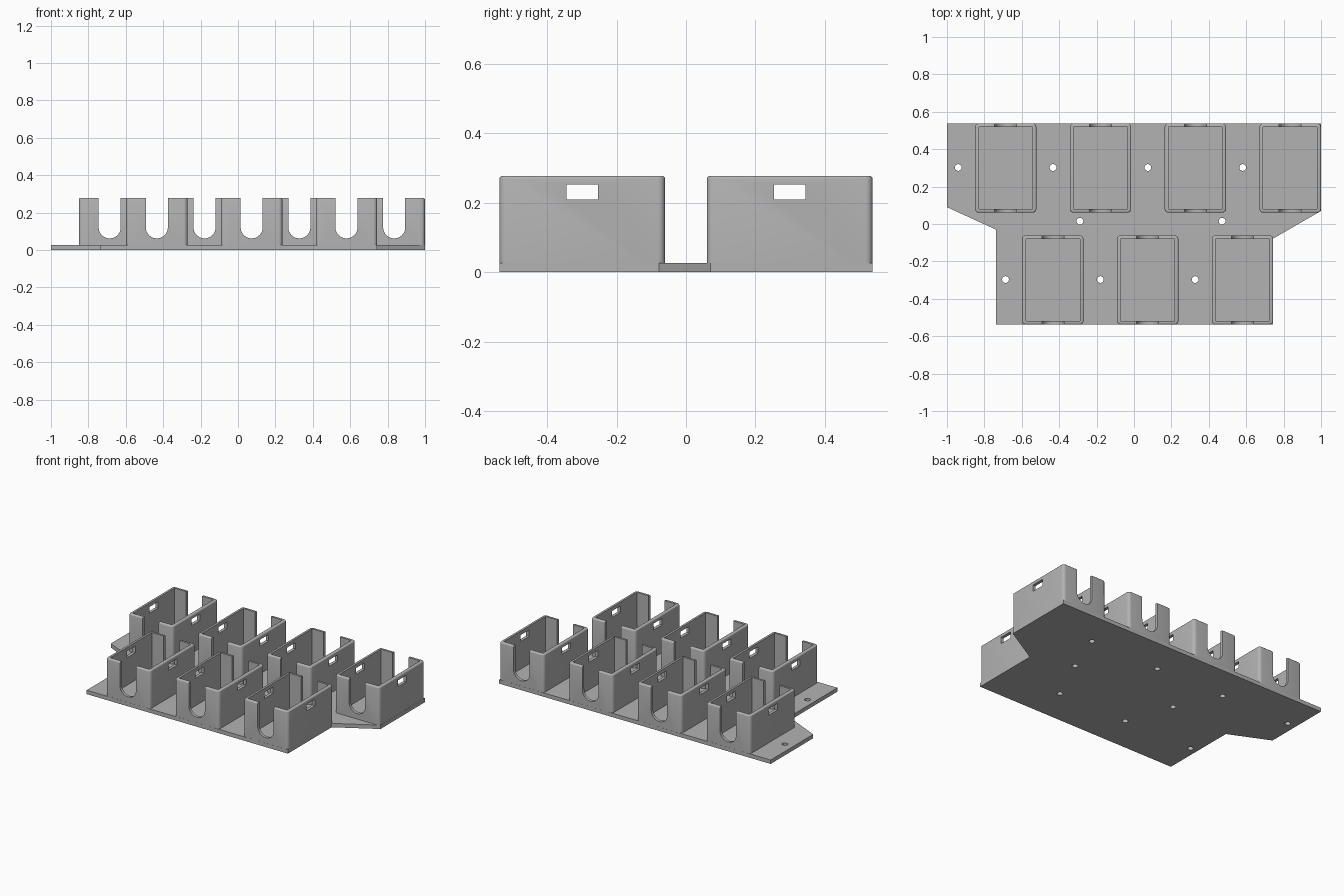
import bpy, bmesh
from mathutils import Matrix, Vector

cube = bpy.data.objects.get("Cube")
if cube:
    bpy.data.objects.remove(cube, do_unlink=True)

grey = bpy.data.materials.new("plain grey")
grey.use_nodes = True
colour = (0.45, 0.45, 0.45, 1)
grey.diffuse_color = colour
grey.node_tree.nodes["Principled BSDF"].inputs["Base Color"].default_value = colour

PITCH = 0.507
WIDTH, DEPTH, HEIGHT = 0.328, 0.477, 0.278
WALL, PLATE_TOP = 0.02, 0.026
ROW_Y = 0.299


def make_object(name, bm):
    bmesh.ops.recalc_face_normals(bm, faces=bm.faces)
    mesh = bpy.data.meshes.new(name)
    bm.to_mesh(mesh)
    bm.free()
    mesh.materials.append(grey)
    obj = bpy.data.objects.new(name, mesh)
    bpy.context.collection.objects.link(obj)
    return obj


def box(name, low, high):
    low, high = Vector(low), Vector(high)
    bm = bmesh.new()
    size = Matrix.Diagonal((high - low).to_4d())
    bmesh.ops.create_cube(bm, size=1, matrix=Matrix.Translation((low + high) / 2) @ size)
    return make_object(name, bm)


def cylinder(name, radius, length, matrix, segments=32):
    bm = bmesh.new()
    bmesh.ops.create_cone(bm, cap_ends=True, segments=segments, radius1=radius,
                          radius2=radius, depth=length, matrix=matrix)
    return make_object(name, bm)


def cut(obj, cutters):
    """Subtract each cutter, bake the result and delete the cutters."""
    for cutter in cutters:
        mod = obj.modifiers.new("cut", "BOOLEAN")
        mod.operation = "DIFFERENCE"
        mod.solver = "EXACT"
        mod.object = cutter
    bpy.context.view_layer.update()
    graph = bpy.context.evaluated_depsgraph_get()
    baked = bpy.data.meshes.new_from_object(obj.evaluated_get(graph))
    obj.modifiers.clear()
    obj.data = baked
    for cutter in cutters:
        bpy.data.objects.remove(cutter, do_unlink=True)


def smooth(obj):
    bpy.ops.object.select_all(action="DESELECT")
    obj.select_set(True)
    bpy.context.view_layer.objects.active = obj
    bpy.ops.object.shade_smooth_by_angle(angle=0.6)


# Base plate outline, extruded upward
outline = [(-1, 0.538), (-1, 0.09), (-0.738, -0.03), (-0.738, -0.538),
           (0.744, -0.538), (0.744, -0.078), (1, 0.07), (1, 0.538)]
bm = bmesh.new()
face = bm.faces.new([bm.verts.new((x, y, 0)) for x, y in outline])
raised = bmesh.ops.extrude_face_region(bm, geom=[face])["geom"]
bmesh.ops.translate(bm, vec=(0, 0, PLATE_TOP),
                    verts=[v for v in raised if isinstance(v, bmesh.types.BMVert)])
plate = make_object("base_plate", bm)

# Screw holes beside the trays and along the middle
holes = [(-0.94 + i * PITCH, 0.302) for i in range(4)]
holes += [(-0.687 + i * PITCH, -0.297) for i in range(3)]
holes += [(-0.289, 0.015), (0.471, 0.015)]
cut(plate, [cylinder("hole_cutter", 0.018, 0.2, Matrix.Translation((x, y, 0)), 24)
            for x, y in holes])
smooth(plate)

# Tray shell with rounded upright corners and a softened top rim
bm = bmesh.new()
bmesh.ops.create_cube(bm, size=1, matrix=Matrix.Translation((0, 0, HEIGHT / 2 + 0.001))
                      @ Matrix.Diagonal((WIDTH, DEPTH, HEIGHT - 0.002, 1)))
upright = [e for e in bm.edges if abs(e.verts[0].co.z - e.verts[1].co.z) > 0.1]
bmesh.ops.bevel(bm, geom=upright, offset=0.02, segments=5, profile=0.5, affect="EDGES")
rim = [e for e in bm.edges if min(v.co.z for v in e.verts) > HEIGHT - 0.01]
bmesh.ops.bevel(bm, geom=rim, offset=0.008, segments=3, profile=0.5, affect="EDGES")
tray = make_object("tray_back_1", bm)

# Cavity, round-bottomed cable slots at both ends, side windows
hx, hy = WIDTH / 2 - WALL, DEPTH / 2 - WALL
slot_r, slot_z = 0.059, 0.121
turn = Matrix.Rotation(1.5707963, 4, "X")
cut(tray, [
    box("cavity_cutter", (-hx, -hy, PLATE_TOP + 0.001), (hx, hy, 0.5)),
    box("slot_cutter", (-slot_r, -0.4, slot_z), (slot_r, 0.4, 0.5)),
    cylinder("slot_round_cutter", slot_r, 0.8, Matrix.Translation((0, 0, slot_z)) @ turn),
    box("window_cutter", (-0.4, -0.045, 0.21), (0.4, 0.045, 0.253)),
])
smooth(tray)

# Staggered rows sharing one tray mesh
tray.location = (-0.686, ROW_Y, 0)
spots = [("back", i + 1, -0.686 + i * PITCH, ROW_Y) for i in range(1, 4)]
spots += [("front", i + 1, -0.434 + i * PITCH, -ROW_Y) for i in range(3)]
for row, number, x, y in spots:
    copy = bpy.data.objects.new(f"tray_{row}_{number}", tray.data)
    copy.location = (x, y, 0)
    bpy.context.collection.objects.link(copy)
